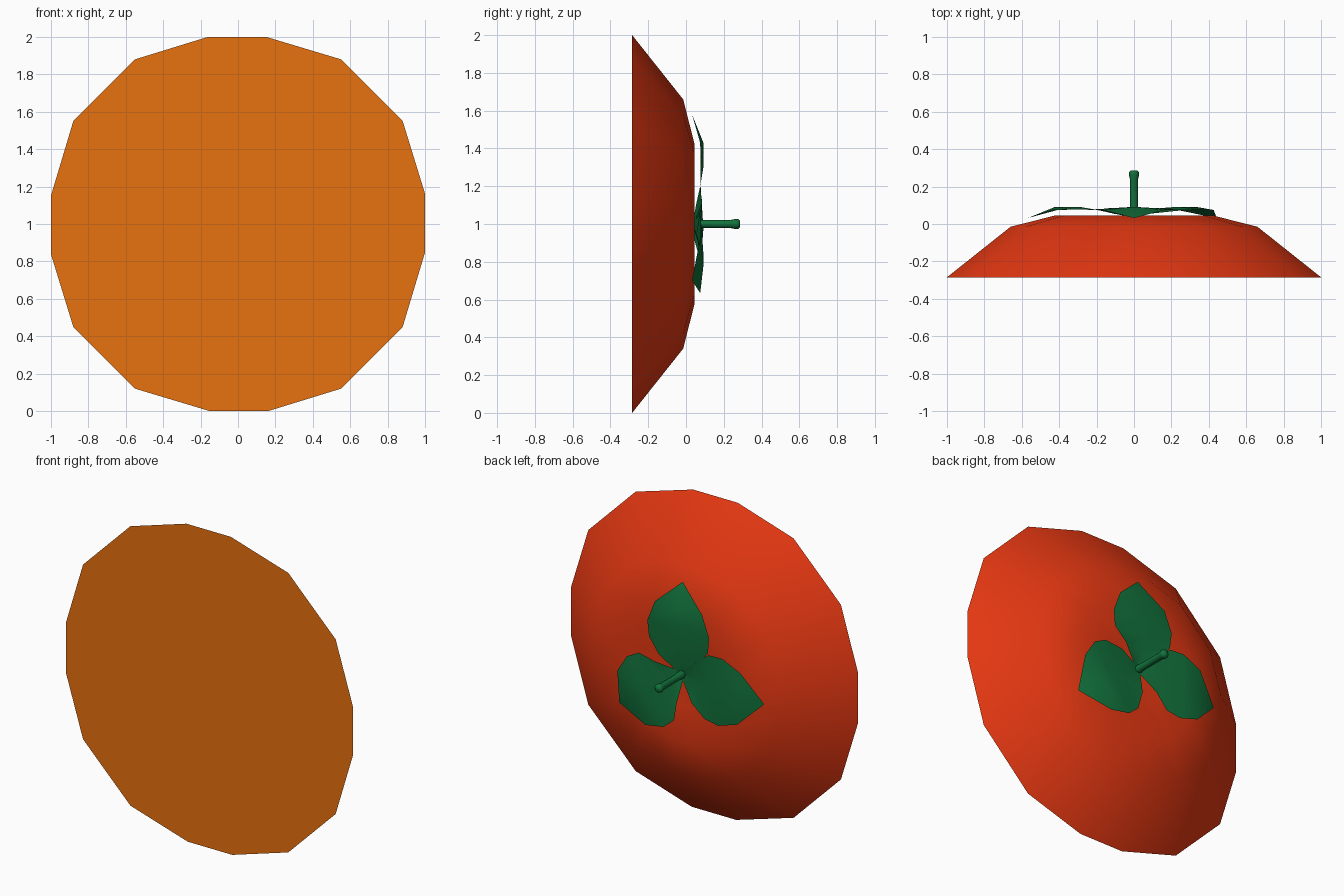
import bpy, bmesh, math
from mathutils import Vector

if "Cube" in bpy.data.objects:
    bpy.data.objects.remove(bpy.data.objects["Cube"])


def material(name, rgb):
    m = bpy.data.materials.new(name)
    m.diffuse_color = (*rgb, 1)
    m.use_nodes = True
    m.node_tree.nodes["Principled BSDF"].inputs["Base Color"].default_value = m.diffuse_color
    return m


RED = material("skin_red", (0.8, 0.04, 0.006))
ORANGE = material("flesh_orange", (0.8, 0.165, 0.005))
GREEN = material("leaf_green", (0.006, 0.17, 0.045))


def make(name, verts, faces, mat, smooth=True):
    me = bpy.data.meshes.new(name)
    me.from_pydata(verts, [], faces)
    me.materials.append(mat)
    bm = bmesh.new()
    bm.from_mesh(me)
    bmesh.ops.remove_doubles(bm, verts=bm.verts, dist=1e-5)
    bmesh.ops.recalc_face_normals(bm, faces=bm.faces)
    bm.to_mesh(me)
    bm.free()
    me.polygons.foreach_set("use_smooth", [smooth] * len(me.polygons))
    ob = bpy.data.objects.new(name, me)
    bpy.context.collection.objects.link(ob)
    return ob


def lathe(outline, rings):
    """Stack scaled copies of an outline along y, closing the last ring."""
    n = len(outline)
    verts = [(x * r, y, 1 + z * r) for r, y in rings for x, z in outline]
    faces = [(k * n + i, k * n + (i + 1) % n, (k + 1) * n + (i + 1) % n, (k + 1) * n + i)
             for k in range(len(rings) - 1) for i in range(n)]
    verts.append((0, rings[-1][1], 1))
    last = (len(rings) - 1) * n
    faces += [(last + i, last + (i + 1) % n, len(verts) - 1) for i in range(n)]
    return verts, faces


# Sixteen-sided outline, one quadrant turned four times
quad = [(1.0, 0.16), (0.88, 0.55), (0.55, 0.88), (0.15, 1.0)]
outline = []
for k in range(4):
    c, s = round(math.cos(k * math.pi / 2)), round(math.sin(k * math.pi / 2))
    outline += [(x * c - z * s, x * s + z * c) for x, z in quad]

# Rounded red skin with a dimple at the stem
v, f = lathe(outline, [(1, -0.285), (0.66, -0.015), (0.42, 0.046), (0.2, 0.03), (0.05, 0.015)])
make("fruit_skin", v, f, RED)

# Flat cut face, wound to face the front
make("cut_face", [(x, -0.285, 1 + z) for x, z in outline], [tuple(range(16))], ORANGE, False)
face = bpy.data.objects["cut_face"].data
if face.polygons[0].normal.y > 0:
    face.flip_normals()

# Stem with a slightly swollen, bevelled end
circle = [(math.cos(i * math.pi / 4), math.sin(i * math.pi / 4)) for i in range(8)]
v, f = lathe(circle, [(0.026, 0.02), (0.021, 0.1), (0.022, 0.24), (0.027, 0.262),
                      (0.026, 0.276), (0.015, 0.287)])
make("stem", v, f, GREEN)

# Leaf rows: distance out, half width, mid height, edge height
ROWS = [(0.0, 0.02, 0.035, 0.04), (0.11, 0.13, 0.055, 0.085), (0.2, 0.205, 0.075, 0.075),
        (0.3, 0.215, 0.092, 0.078), (0.43, 0.165, 0.092, 0.075), (0.58, 0.0, 0.032, 0.032)]


def leaf(name, angle, length, width):
    a = math.radians(angle)
    out = Vector((math.cos(a), 0, math.sin(a)))
    side = Vector((-math.sin(a), 0, math.cos(a)))
    verts, faces = [], []
    for u, w, mid, edge in ROWS:
        for k in (-1, 0, 1):
            p = out * u * length + side * k * w * width
            verts.append((p.x, edge if k else mid, 1 + p.z))
    for r in range(len(ROWS) - 1):
        for c in range(2):
            i = r * 3 + c
            faces.append((i, i + 1, i + 4, i + 3))
    ob = make(name, verts, faces, GREEN)
    if sum(p.normal.y for p in ob.data.polygons) < 0:
        ob.data.flip_normals()


leaf("leaf_top", 90, 1.0, 1.0)
leaf("leaf_left", 184, 0.98, 1.0)
leaf("leaf_right", -34, 0.92, 1.06)
